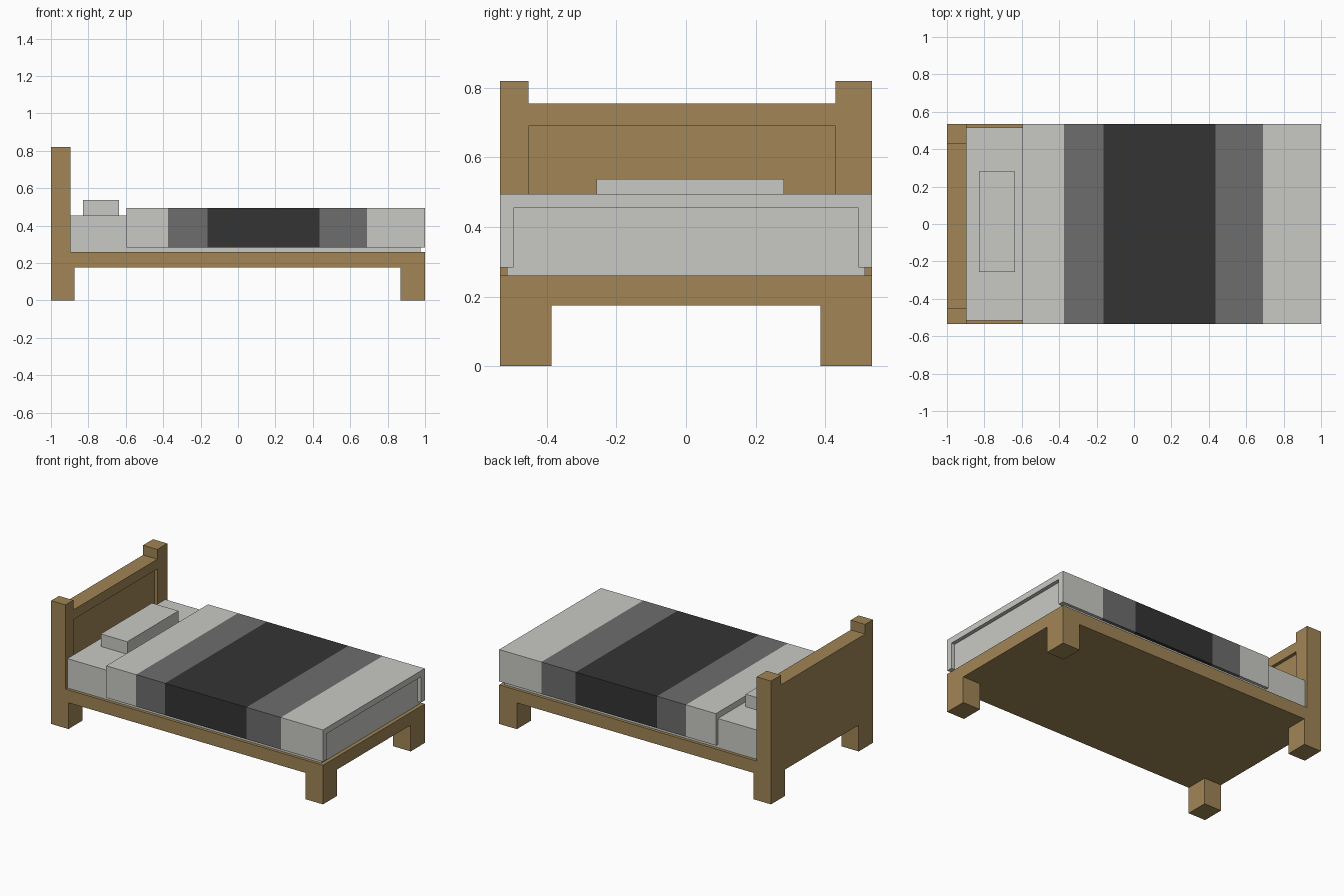
import bpy, bmesh

if "Cube" in bpy.data.objects:
    bpy.data.objects.remove(bpy.data.objects["Cube"])


def srgb(r, g, b):
    def lin(c):
        c /= 255
        return c / 12.92 if c <= 0.04045 else ((c + 0.055) / 1.055) ** 2.4
    return (lin(r), lin(g), lin(b), 1)


def material(name, rgb):
    m = bpy.data.materials.new(name)
    m.diffuse_color = srgb(*rgb)
    m.use_nodes = True
    m.node_tree.nodes["Principled BSDF"].inputs["Base Color"].default_value = m.diffuse_color
    return m


wood = material("wood", (161, 133, 86))
linen = material("pale linen", (201, 201, 197))
grey = material("mid grey", (109, 109, 109))
dark = material("dark grey", (52, 52, 52))


def prism(name, profile, xs, mats, stripes=None):
    """Sweep a y-z profile through the x stations; stripes = material per span."""
    bm = bmesh.new()
    rings = [[bm.verts.new((x, y, z)) for y, z in profile] for x in xs]
    n = len(profile)
    spans = len(xs) - 1
    stripes = stripes or [0] * spans
    for s in range(spans):
        a, b = rings[s], rings[s + 1]
        for i in range(n):
            j = (i + 1) % n
            bm.faces.new((a[i], a[j], b[j], b[i])).material_index = stripes[s]
    bm.faces.new(rings[0]).material_index = stripes[0]
    bm.faces.new(rings[-1]).material_index = stripes[-1]
    bmesh.ops.recalc_face_normals(bm, faces=bm.faces)
    me = bpy.data.meshes.new(name)
    bm.to_mesh(me)
    bm.free()
    for m in mats:
        me.materials.append(m)
    ob = bpy.data.objects.new(name, me)
    bpy.context.collection.objects.link(ob)
    return ob


def box(name, x, y, z, mat):
    prof = [(y[0], z[0]), (y[1], z[0]), (y[1], z[1]), (y[0], z[1])]
    return prism(name, prof, x, [mat])


W = 0.535  # half width of the bed

# Frame slab and four legs
box("bed_frame", (-1, 1), (-W, W), (0.175, 0.26), wood)
for end, x in (("head", (-1, -0.873)), ("foot", (0.87, 1))):
    box(end + "_leg_front", x, (-W, -0.387), (0, 0.175), wood)
    box(end + "_leg_back", x, (0.387, W), (0, 0.175), wood)

# Headboard: two posts with a lower rail between, and a recessed panel
L, R = -0.453, 0.43
headboard = prism("headboard", [
    (-W, 0.26), (W, 0.26), (W, 0.82), (R, 0.82), (R, 0.755),
    (L, 0.755), (L, 0.82), (-W, 0.82)], (-1, -0.895), [wood])
cutter = box("panel_cutter", (-0.917, -0.8), (L, R), (0.30, 0.69), wood)
cutter.hide_render = True
cutter.hide_set(True)
cut = headboard.modifiers.new("recess", "BOOLEAN")
cut.operation = "DIFFERENCE"
cut.solver = "EXACT"
cut.object = cutter

# Mattress and pillow
box("mattress", (-0.895, 0.975), (-0.515, 0.515), (0.26, 0.455), linen)
box("pillow", (-0.83, -0.635), (-0.257, 0.281), (0.455, 0.538), linen)

# Striped blanket draped over the mattress, open at both ends
I = 0.496
prism("blanket", [
    (-W, 0.283), (-I, 0.283), (-I, 0.455), (I, 0.455),
    (I, 0.283), (W, 0.283), (W, 0.495), (-W, 0.495)],
    (-0.595, -0.375, -0.162, 0.437, 0.69, 1),
    [linen, grey, dark], [0, 1, 2, 1, 0])
